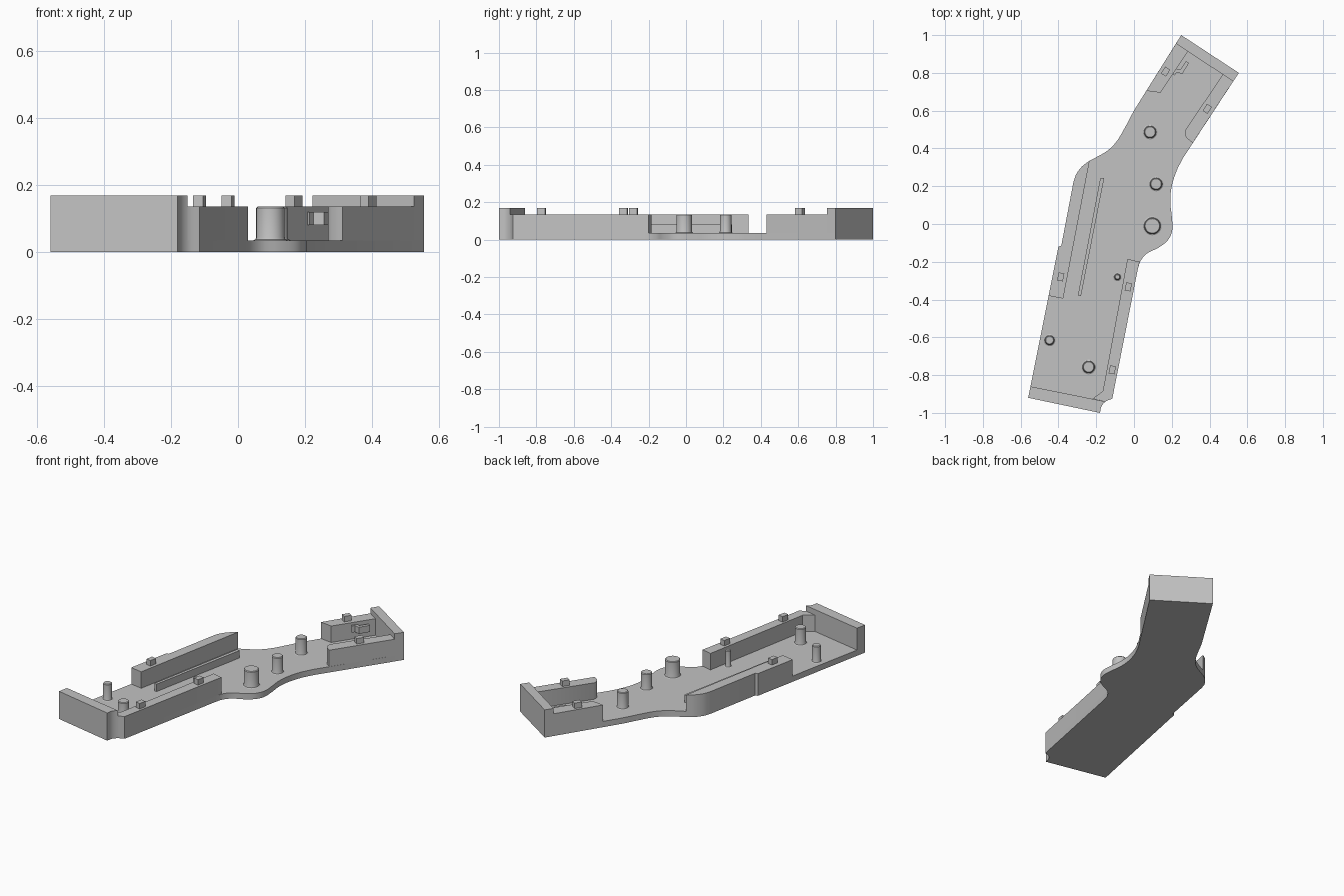
import bpy
import bmesh
from math import radians, cos, sin, tau
from mathutils import Vector

default_cube = bpy.data.objects.get("Cube")
if default_cube:
    bpy.data.objects.remove(default_cube, do_unlink=True)

FLOOR, WALL, RIM = 0.035, 0.135, 0.168

# single plastic colour
grey = bpy.data.materials.new("plain grey")
grey.use_nodes = True
colour = (0.54, 0.54, 0.54, 1.0)
grey.diffuse_color = colour
grey.node_tree.nodes["Principled BSDF"].inputs["Base Color"].default_value = colour


def finish(name, bm):
    """Turn a bmesh into a shaded, coloured object."""
    bmesh.ops.recalc_face_normals(bm, faces=bm.faces)
    mesh = bpy.data.meshes.new(name)
    bm.to_mesh(mesh)
    bm.free()
    mesh.materials.append(grey)
    obj = bpy.data.objects.new(name, mesh)
    bpy.context.collection.objects.link(obj)
    bpy.ops.object.select_all(action='DESELECT')
    obj.select_set(True)
    bpy.context.view_layer.objects.active = obj
    bpy.ops.object.shade_smooth_by_angle(angle=radians(30))
    return obj


def prism(name, outline, low, high):
    """Extrude a plan outline between two heights."""
    bm = bmesh.new()
    face = bm.faces.new([bm.verts.new((x, y, low)) for x, y in outline])
    grown = bmesh.ops.extrude_face_region(bm, geom=[face])["geom"]
    tops = [v for v in grown if isinstance(v, bmesh.types.BMVert)]
    bmesh.ops.translate(bm, verts=tops, vec=(0, 0, high - low))
    return finish(name, bm)


def curve(points, steps=5):
    """Smooth a short run of plan points."""
    pts = [Vector(p) for p in points]
    pts = [2 * pts[0] - pts[1]] + pts + [2 * pts[-1] - pts[-2]]
    result = []
    for a, b, c, d in zip(pts, pts[1:], pts[2:], pts[3:]):
        for i in range(steps):
            t = i / steps
            p = (2 * b + (c - a) * t + (2 * a - 5 * b + 4 * c - d) * t * t
                 + (3 * b - a - 3 * c + d) * t ** 3) / 2
            result.append(tuple(p))
    return result + [tuple(points[-1])]


def post(name, x, y, radius):
    """Round post with a small flare at its foot and a softened top edge."""
    profile = [(radius + 0.008, FLOOR), (radius + 0.002, FLOOR + 0.003),
               (radius, FLOOR + 0.009), (radius, WALL - 0.004), (radius - 0.004, WALL)]
    bm = bmesh.new()
    n = 32
    rings = [[bm.verts.new((x + r * cos(tau * i / n), y + r * sin(tau * i / n), z))
              for i in range(n)] for r, z in profile]
    for lower, upper in zip(rings, rings[1:]):
        for i in range(n):
            j = (i + 1) % n
            bm.faces.new((lower[i], lower[j], upper[j], upper[i]))
    bm.faces.new(rings[-1])
    return finish(name, bm)


def peg(name, x, y, angle, width, length):
    """Small square locating peg standing on a wall."""
    c, s = cos(radians(angle)), sin(radians(angle))
    corners = [(-width, -length), (width, -length), (width, length), (-width, length)]
    outline = [(x + (u * c - v * s) / 2, y + (u * s + v * c) / 2) for u, v in corners]
    return prism(name, outline, WALL, RIM)


# shared stretches of the plan outline
right_bulge = curve([(0.26, 0.35), (0.225, 0.28), (0.2, 0.2), (0.192, 0.12), (0.2, 0.04),
                     (0.203, -0.03), (0.18, -0.085), (0.13, -0.125), (0.07, -0.155),
                     (0.035, -0.195), (0.02, -0.24)])
corner_notch = curve([(-0.115, -0.925), (-0.15, -0.94), (-0.172, -0.965), (-0.18, -1.0)])
left_shoulder = curve([(-0.32, 0.225), (-0.305, 0.265), (-0.275, 0.305), (-0.235, 0.335)])
left_neck = curve([(-0.235, 0.335), (-0.145, 0.385), (-0.09, 0.44), (-0.04, 0.525),
                   (0.0, 0.6), (0.065, 0.705)])
step = [(-0.4, -0.12), (-0.385, -0.115)]

# floor plate
prism("floor_plate", [(0.25, 1.0), (0.555, 0.8)] + right_bulge + corner_notch
      + [(-0.56, -0.92)] + step + left_shoulder + left_neck[1:], 0, FLOOR)

# tall end walls
prism("front_end_wall", [(-0.56, -0.92), (-0.548, -0.86), (-0.15, -0.94)]
      + corner_notch[6:], FLOOR, RIM)
prism("back_end_wall", [(0.25, 1.0), (0.555, 0.8), (0.525, 0.755), (0.222, 0.955)], FLOOR, RIM)

# side walls
prism("front_left_wall", [(-0.035, -0.185), (0.03, -0.2), (0.02, -0.24)]
      + corner_notch[:6] + [(-0.22, -0.925), (-0.165, -0.885)], FLOOR, WALL)
prism("front_right_wall", [(-0.375, -0.395), (-0.452, -0.38)] + step + left_shoulder,
      FLOOR, WALL)
prism("back_right_wall", [(0.065, 0.705), (0.14, 0.695), (0.285, 0.913), (0.222, 0.955)],
      FLOOR, WALL)
prism("back_left_wall", [(0.525, 0.755), (0.47, 0.791)]
      + curve([(0.27, 0.495), (0.27, 0.472), (0.285, 0.45), (0.312, 0.43)], 3), FLOOR, WALL)

# low rib on the floor and the hook on the back wall
prism("floor_rib", [(-0.178, 0.245), (-0.158, 0.242), (-0.281, -0.382), (-0.297, -0.378)],
      FLOOR, 0.08)
prism("wall_hook", [(0.205, 0.8), (0.222, 0.822), (0.245, 0.817), (0.275, 0.862),
                    (0.291, 0.852), (0.256, 0.795), (0.225, 0.802), (0.213, 0.785)], 0.08, 0.12)

# round posts
for name, x, y, radius in [
        ("back_post", 0.085, 0.487, 0.031), ("middle_post", 0.117, 0.212, 0.031),
        ("wide_post", 0.097, -0.01, 0.042), ("thin_post", -0.088, -0.28, 0.015),
        ("front_right_post", -0.447, -0.615, 0.024), ("front_left_post", -0.24, -0.757, 0.031)]:
    post(name, x, y, radius)

# locating pegs
for name, x, y, angle in [
        ("back_right_peg", 0.167, 0.807, -33), ("back_left_peg", 0.388, 0.61, -33),
        ("front_right_peg", -0.388, -0.28, -11), ("front_left_peg", -0.03, -0.333, -11),
        ("front_corner_peg", -0.115, -0.772, -11)]:
    peg(name, x, y, angle, 0.031, 0.043)
